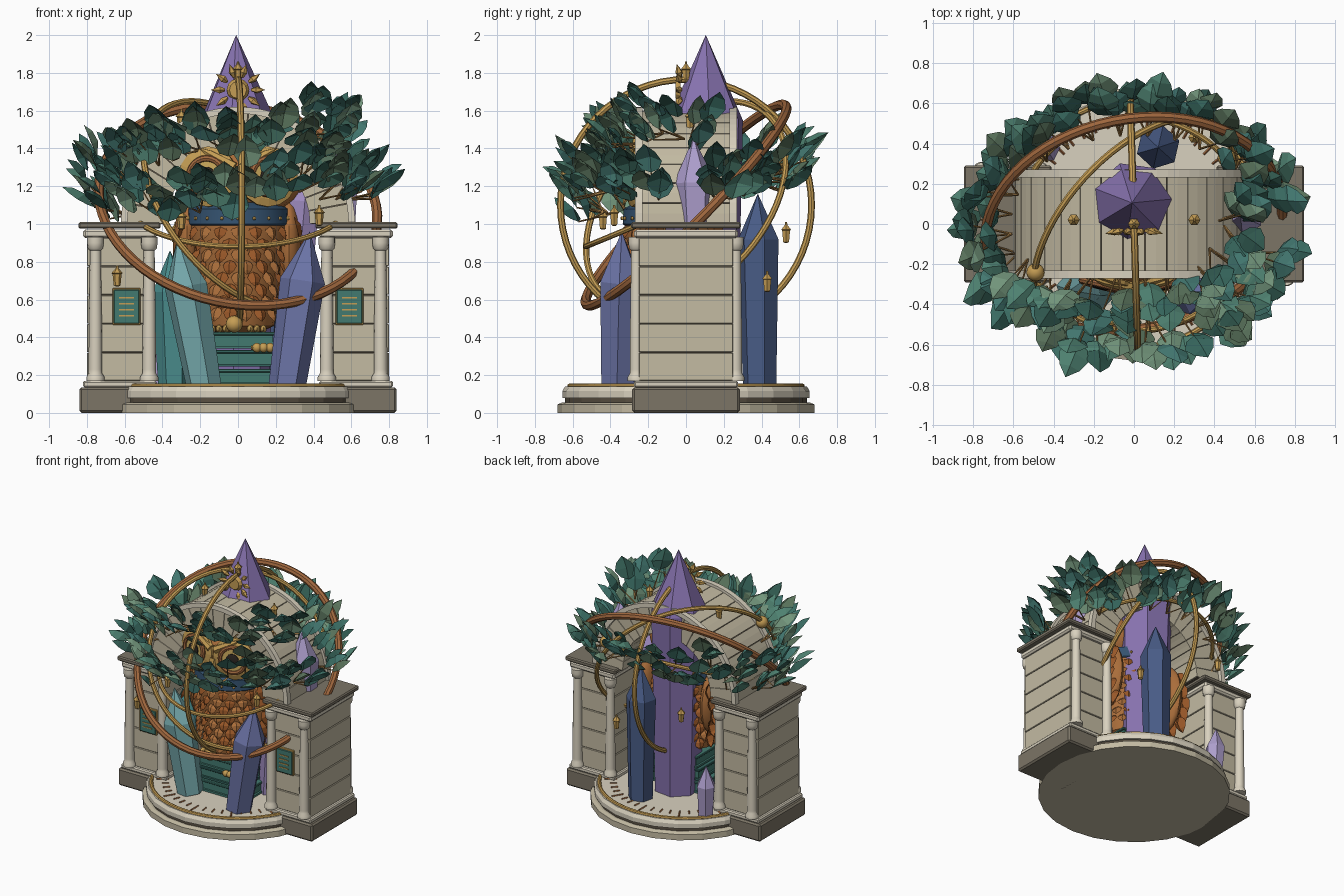
import bpy, bmesh, random
from math import sin, cos, pi, radians
from mathutils import Vector, Matrix

if "Cube" in bpy.data.objects:
    bpy.data.objects.remove(bpy.data.objects["Cube"])
random.seed(4)
MATS = {}
STONE, PALE, DARK, GROOVE = 'C2B9A1', 'D8D0BD', '7B7466', '5A5144'
GOLD, COPPER, FEATHER, TEAL, BLUE = 'C49C55', '9E6740', 'A86D3D', '44796F', '37536F'

def mat(h):
    if h not in MATS:
        m = bpy.data.materials.new('colour_' + h)
        m.diffuse_color = [(int(h[i:i+2], 16) / 255) ** 2.2 for i in (0, 2, 4)] + [1]
        m.use_nodes = True
        m.node_tree.nodes["Principled BSDF"].inputs["Base Color"].default_value = m.diffuse_color
        MATS[h] = m
    return MATS[h]

def finish(name, bm, cols, smooth=False):
    bmesh.ops.recalc_face_normals(bm, faces=bm.faces)
    me = bpy.data.meshes.new(name)
    bm.to_mesh(me)
    bm.free()
    for c in ([cols] if isinstance(cols, str) else cols):
        me.materials.append(mat(c))
    o = bpy.data.objects.new(name, me)
    bpy.context.collection.objects.link(o)
    if smooth:
        bpy.ops.object.select_all(action='DESELECT')
        o.select_set(True)
        bpy.context.view_layer.objects.active = o
        bpy.ops.object.shade_smooth_by_angle(angle=radians(40))
    return o

def place(loc, axis=(0, 0, 1)):
    return Matrix.Translation(loc) @ Vector(axis).to_track_quat('Z', 'Y').to_matrix().to_4x4()

def box(name, x, y, z, col, bevel=0.0):
    bm = bmesh.new()
    c = [(a + b) / 2 for a, b in (x, y, z)]
    s = [abs(b - a) for a, b in (x, y, z)]
    bmesh.ops.create_cube(bm, size=1, matrix=Matrix.Translation(c) @ Matrix.Diagonal((*s, 1)))
    if bevel:
        bmesh.ops.bevel(bm, geom=bm.edges[:], offset=bevel, segments=1, affect='EDGES')
    return finish(name, bm, col)

def lathe(name, prof, n, col, loc=(0, 0, 0), axis=(0, 0, 1), smooth=False, turn=0.0):
    bm = bmesh.new()
    rings = [[bm.verts.new((max(r, .0005) * cos(2*pi*i/n + turn), max(r, .0005) * sin(2*pi*i/n + turn), z))
              for i in range(n)] for r, z in prof]
    for a, b in zip(rings, rings[1:]):
        for i in range(n):
            bm.faces.new((a[i], a[(i+1) % n], b[(i+1) % n], b[i]))
    bm.faces.new(rings[0])
    bm.faces.new(rings[-1])
    bm.transform(place(loc, axis))
    return finish(name, bm, col, smooth)

def ball(name, loc, r, col, seg=16):
    bm = bmesh.new()
    s = r if isinstance(r, tuple) else (r, r, r)
    bmesh.ops.create_uvsphere(bm, u_segments=seg, v_segments=seg // 2 + 2, radius=1,
                              matrix=Matrix.Translation(loc) @ Matrix.Diagonal((*s, 1)))
    return finish(name, bm, col, True)

def ring(name, loc, axis, R, r, col, n=64):
    bm = bmesh.new()
    vs = [[bm.verts.new(((R + r*cos(b*pi/4)) * cos(2*pi*a/n), (R + r*cos(b*pi/4)) * sin(2*pi*a/n), r*sin(b*pi/4)))
           for b in range(8)] for a in range(n)]
    for a in range(n):
        for b in range(8):
            bm.faces.new((vs[a][b], vs[(a+1) % n][b], vs[(a+1) % n][(b+1) % 8], vs[a][(b+1) % 8]))
    bm.transform(place(loc, axis))
    return finish(name, bm, col, True)

def arc_block(name, r0, r1, a0, a1, y0, y1, col, steps=1):
    # curved stone block in the xz plane about the arch centre
    bm = bmesh.new()
    rows = []
    for i in range(steps + 1):
        a = a0 + (a1 - a0) * i / steps
        rows.append([bm.verts.new((r*cos(a), y, 1.0 + r*sin(a))) for r, y in ((r0, y0), (r1, y0), (r1, y1), (r0, y1))])
    for p, q in zip(rows, rows[1:]):
        for k in range(4):
            bm.faces.new((p[k], p[(k+1) % 4], q[(k+1) % 4], q[k]))
    bm.faces.new(rows[0])
    bm.faces.new(rows[-1])
    return finish(name, bm, col)

# stepped round base with dial ring and ticks
lathe('base_steps', [(.68, 0), (.68, .045), (.655, .055)], 24, STONE)
lathe('base_recess', [(.64, .05), (.64, .085)], 24, GROOVE)
lathe('base_top', [(.655, .08), (.655, .115), (.64, .14), (.62, .14)], 24, PALE)
ring('dial_ring', (0, 0, .142), (0, 0, 1), .615, .014, GOLD)
for i in range(48):
    d = Vector((cos(2*pi*i/48), sin(2*pi*i/48), 0))
    lathe('dial_tick', [(.006, 0), (.006, .09 if i % 4 == 0 else .05)], 4, COPPER, d*.49 + Vector((0, 0, .142)), d)

# gate piers, mirrored
COLUMN = [(.048, .17), (.048, .19), (.036, .21), (.036, .23), (.034, .5), (.029, .84), (.029, .86), (.04, .87), (.044, .9), (.044, .93)]
for s in (-1, 1):
    X = lambda a, b: (s*a, s*b)
    box('pier_plinth', X(.42, .84), (-.285, .285), (0, .135), DARK, .012)
    box('pier_foot', X(.43, .82), (-.275, .275), (.135, .17), PALE, .008)
    box('pier_core', X(.46, .79), (-.24, .24), (.15, .93), GROOVE)
    for k in range(5):
        z = .17 + k*.152
        box('pier_course', X(.45, .8), (-.25, .25), (z, z + .148), STONE, .003)
    box('pier_cornice', X(.43, .82), (-.275, .275), (.925, .972), PALE, .012)
    box('pier_cap', X(.41, .845), (-.29, .29), (.975, 1.01), DARK, .008)
    for x in (.47, .755):
        for y in (-.262, .262):
            lathe('pier_column', COLUMN, 14, PALE, (s*x, y, 0), smooth=True)
    box('plaque_frame', X(.515, .665), (-.268, -.24), (.465, .66), GOLD, .004)
    box('plaque', X(.522, .658), (-.276, -.26), (.472, .653), TEAL, .004)
    for k in range(4):
        box('plaque_line', X(.55, .63), (-.281, -.27), (.51 + k*.032, .517 + k*.032), GOLD)

# arch of wedge stones with pale rims
arc_block('arch_core', .39, .59, 0, pi, -.23, .23, GROOVE, 32)
N = 17
for i in range(N):
    arc_block('arch_stone', .38, .6, pi*i/N + .004, pi*(i+1)/N - .004, -.24, .24, STONE, 2)
for y in (-.25, .25):
    arc_block('arch_rim', .585, .62, 0, pi, y - .02, y + .02, PALE, 34)

# crystals: foot, tip, radius, colour, sides
for foot, tip, r, col, n in (
        ((0, .11, .14), (-.01, .105, 2.0), .205, '8672AE', 7), ((-.18, -.33, .14), (-.32, -.33, .92), .115, '73A5A8', 6),
        ((-.34, -.17, .14), (-.36, -.15, .86), .1, '4A8A8A', 6), ((.26, -.36, .14), (.38, -.34, .96), .12, '6B73A5', 6),
        ((.12, .39, .14), (.12, .38, 1.16), .11, '4A5C85', 6), ((-.43, .37, .14), (-.44, .38, .53), .07, 'AC9DCC', 6),
        ((.54, .05, .98), (.53, .04, 1.46), .11, 'AC9DCC', 6), ((.27, .0, .14), (.37, -.03, 1.32), .09, 'A08DC2', 6)):
    f, d = Vector(foot), Vector(tip) - Vector(foot)
    L = d.length
    sh = L - min(2.2*r, L*.6)
    lathe('crystal', [(r*.82, 0), (r, sh), (0, L)], n, col, f, d, turn=.3)

# armillary rings
C = Vector((0, 0, 1.1))
ring('ring_meridian', C, (1, .03, 0), .665, .018, GOLD)
ring('ring_copper', C, (.14, -.7, .7), .745, .027, COPPER)
ring('ring_oblique', C, (.63, -.57, .52), .645, .017, GOLD)
ring('ring_level', C, (0, -.38, .92), .575, .015, GOLD)
for p in ((-.49, -.24, 1.43), (.46, .33, 1.24), (-.02, -.31, .47)):
    ball('ring_bead', p, .045, GOLD)

# books under the owl
for k, (w, z) in enumerate(((.25, .145), (.22, .245), (.2, .34))):
    c = (TEAL, '386660', TEAL)[k]
    box('book_cover_low', (-w + .02, w), (-.27, .12), (z, z + .015), c)
    box('book_pages', (-w + .035, w - .015), (-.255, .11), (z + .015, z + .07), TEAL)
    box('book_cover_top', (-w + .02, w), (-.27, .12), (z + .07, z + .088), c, .004)
lathe('key_shaft', [(.012, 0), (.012, .1)], 8, GOLD, (.07, -.29, .345), (1, 0, 0))
for k in range(3):
    ball('key_bead', (.1 + .035*k, -.29, .345), .026, GOLD, 10)

# owl body, wings and feathers
BODY = [(.1, .42), (.19, .46), (.22, .6), (.235, .8), (.27, .95), (.26, 1.06), (.15, 1.12)]
OY = -.06
lathe('owl_body', BODY, 20, FEATHER, (0, OY, 0), smooth=True)
def leaf(bm, base, d, side, L, W, mi=0, fold=.25):
    # folded pointed leaf, also used for feathers
    d, side = d.normalized(), side.normalized()
    up = side.cross(d)
    mid = [bm.verts.new(base + d*L*t - up*W*fold*h) for t, h in ((0, 0), (.4, 1), (.75, .8), (1, 0))]
    for s in (-1, 1):
        e = [bm.verts.new(base + d*L*t + side*s*W*w) for t, w in ((.12, .32), (.4, .5), (.72, .34))]
        for f in ((mid[0], mid[1], e[1], e[0]), (mid[1], mid[2], e[2], e[1]), (mid[2], mid[3], e[2])):
            bm.faces.new(f).material_index = mi
bm = bmesh.new()
for j in range(8):
    z = .54 + j*.062
    r = .215 + (z - .5)*.085
    for i in range(18):
        a = 2*pi*(i + .5*(j % 2))/18
        o = Vector((cos(a), sin(a), 0))
        leaf(bm, o*r + Vector((0, OY, z + .02)), o*.45 - Vector((0, 0, 1)), Vector((-sin(a), cos(a), 0)), .085, .075, (i*7 + j*3) % 2)
finish('owl_feathers', bm, [FEATHER, '99592D'])
for s in (-1, 1):
    ball('owl_wing', (s*.27, .0, .86), (.075, .19, .27), FEATHER, 18)
    bm = bmesh.new()
    for j in range(5):
        for k in range(4):
            leaf(bm, Vector((s*(.335 - .02*abs(j - 2)), -.16 + .1*k, .68 + .09*j)), Vector((s*.25, .1, -1)), Vector((0, 1, 0)), .13, .11)
    finish('wing_feathers', bm, '99592D')
    for k in (-1, 0, 1):
        ball('owl_toe', (s*.1 + k*.035, -.22, .445), (.018, .06, .022), GOLD, 10)
    lathe('owl_ear_tuft', [(.075, 0), (.05, .07), (0, .17)], 6, FEATHER, (s*.19, -.12, 1.32), (s*.6, 0, 1))

# owl head
ball('owl_head', (0, -.08, 1.23), (.34, .23, .2), FEATHER, 20)
for s in (-1, 1):
    e = Vector((s*.155, -.26, 1.25))
    d = Vector((s*.25, -1, .05)).normalized()
    lathe('face_disc', [(.16, 0), (.16, .02), (.12, .035)], 16, GOLD, e, d)
    ring('eye_rim', e + d*.045, d, .095, .018, COPPER, 24)
    lathe('eye_white', [(.085, 0), (.085, .05)], 16, 'C9A75C', e, d)
    lathe('eye_pupil', [(.05, .04), (.05, .056), (.03, .065)], 14, '2C2723', e, d, smooth=True)
    lathe('brow', [(.03, 0), (.022, .15), (0, .22)], 6, GOLD, (s*.02, -.31, 1.3), (s*1, .2, .55))
lathe('beak', [(.045, 0), (.035, .05), (0, .13)], 6, GOLD, (0, -.29, 1.22), (0, -.35, -1))
lathe('collar', [(.2, .94), (.275, 1.0), (.27, 1.08), (.2, 1.12)], 20, BLUE, (0, OY, 0), smooth=True)
for i in range(20):
    ball('collar_stud', (.278*cos(i*pi/10), OY + .278*sin(i*pi/10), 1.03), .01, GOLD, 6)

# sunburst on the tall crystal
for i in range(10):
    a = 2*pi*i/10
    lathe('sun_ray', [(.008, 0), (.02, .03), (0, .075)], 5, GOLD, (.07*cos(a), -.03, 1.71 + .07*sin(a)), (cos(a), -.25, sin(a)))
lathe('sun_disc', [(.06, 0), (.045, .025)], 12, GOLD, (0, -.03, 1.71), (0, -1, 0))

# little hanging lanterns
LANTERN = [(.008, -.05), (.018, -.045), (.024, .015), (.03, .02), (.008, .045), (.006, .06)]
for p in ((0, 0, 1.8), (-.64, -.33, .72), (.43, -.38, 1.04), (-.3, -.44, 1.02), (.3, .02, 1.55), (-.3, .02, 1.55),
          (-.33, .53, .95), (.3, .43, .69)):
    lathe('lantern', LANTERN, 6, GOLD, p)

# foliage wreath, garlands above the owl and loose sprays
GREENS = ['3C6B62', '33584F', '4F8070', '71937A', '44766F', '58705A']
bm, tw = bmesh.new(), []
def cluster(c, out, n=5, size=.19):
    c, out = Vector(c), out.normalized()
    side = Vector((-out.y, out.x, 0)).normalized()
    for k in range(n):
        sp = random.uniform(-1, 1)
        b = c + side*sp*.08 + out*random.uniform(-.08, .05) + Vector((0, 0, random.uniform(-.1, .1)))
        d = out*random.uniform(.4, .8) + side*sp*.35 + Vector((0, 0, random.uniform(.3, 1)))
        leaf(bm, b, d, side + out*random.uniform(-.25, .25), size*random.uniform(.85, 1.1), size*.82, random.randrange(6))
        if k < 3:
            tw.append((c - out*.14 - Vector((0, 0, .05)), b))
for i in range(28):
    a = 2*pi*(i + .5)/28
    if abs(cos(a)) < .6 and sin(a) < 0:
        z = 1.11 if cos(a) < .1 else 1.22
    else:
        z = 1.18 + .13*max(0, sin(a))**2 + (.08*(-1)**i if cos(a) < -.6 else 0)
    if cos(a) < .97:
        cluster((.75*cos(a), .58*sin(a), z), Vector((cos(a), sin(a), 0)))
for x, y, z in ((-.62, -.28, 1.36), (-.5, -.36, 1.36), (-.38, -.4, 1.4), (-.25, -.38, 1.44), (-.1, -.38, 1.45), (.05, -.36, 1.47),
                (.2, -.34, 1.48), (.33, -.3, 1.5), (.45, -.24, 1.53), (.53, -.12, 1.5), (.5, .1, 1.45), (.55, .25, 1.25), (.4, -.42, 1.3)):
    cluster((x, y, z), Vector((x*.7, -.5 if y < 0 else .3, 0)))
finish('leaves', bm, GREENS)
for a, b in tw:
    lathe('twig', [(.006, 0), (.004, (b - a).length)], 4, 'A07A48', a, b - a)
